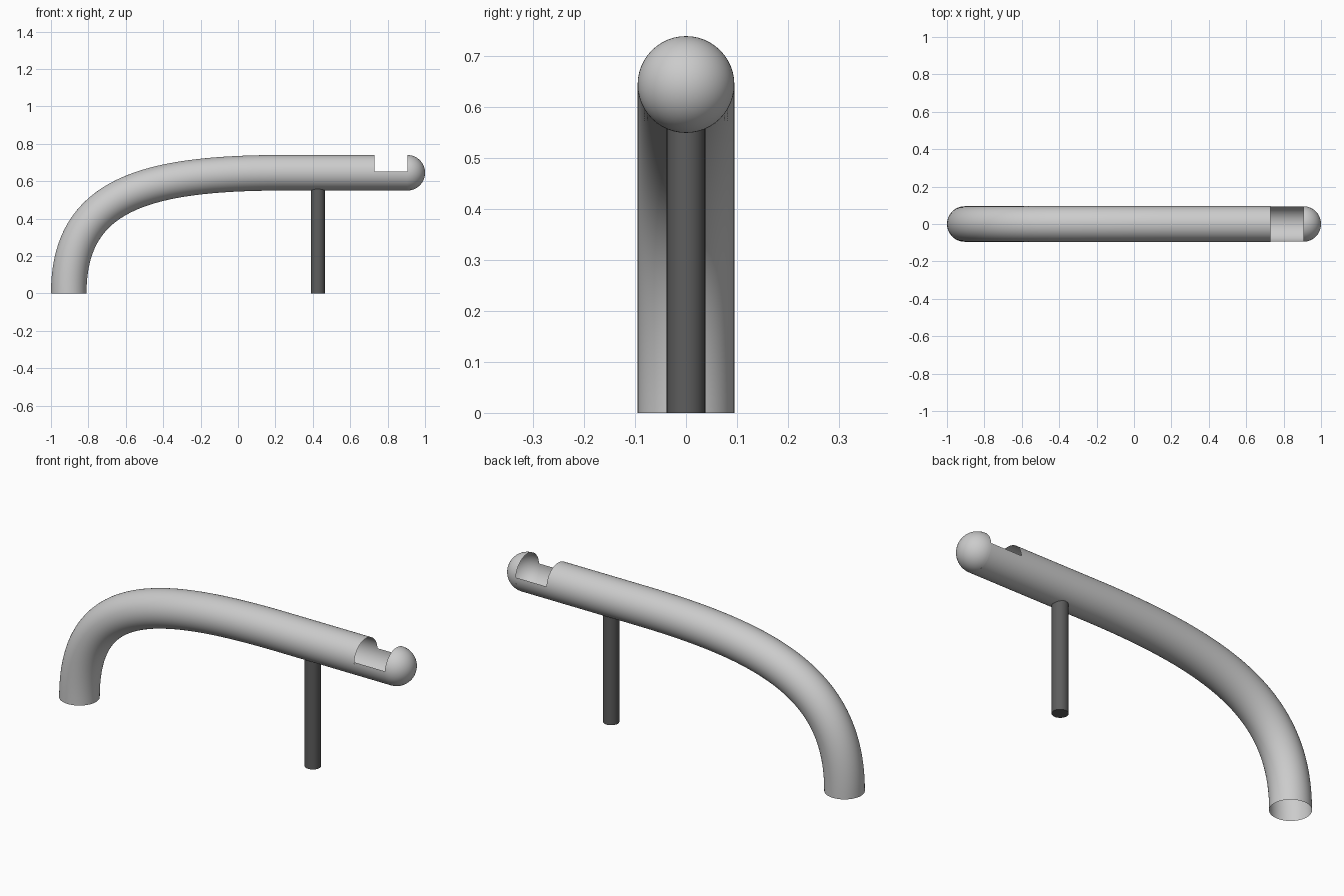
import bpy, bmesh, math
from mathutils import Vector

if "Cube" in bpy.data.objects:
    bpy.data.objects.remove(bpy.data.objects["Cube"])

R, ZC, N = 0.095, 0.645, 48


def material(name, v):
    m = bpy.data.materials.new(name)
    m.diffuse_color = (v, v, v, 1)
    m.use_nodes = True
    m.node_tree.nodes["Principled BSDF"].inputs["Base Color"].default_value = m.diffuse_color
    return m


shell = material("light grey", 0.6)
dark = material("dark grey", 0.11)


def sweep(name, rings, a0, a1, n, mat):
    """Skin rings of (centre, in-plane normal, radius) over angles a0..a1 (0 = normal, 90 = +y)."""
    bm = bmesh.new()
    closed = abs(a1 - a0 - 2 * math.pi) < 1e-6
    rows = []
    for c, u, r in rings:
        row = []
        for i in range(n if closed else n + 1):
            a = a0 + (a1 - a0) * i / n
            row.append(bm.verts.new(c + r * (u * math.cos(a) + Vector((0, math.sin(a), 0)))))
        rows.append(row)
    for p, q in zip(rows, rows[1:]):
        for i in range(n):
            j = (i + 1) % len(p)
            bm.faces.new((p[i], q[i], q[j], p[j])).smooth = True
    bmesh.ops.remove_doubles(bm, verts=bm.verts, dist=1e-5)
    # angle runs from the outer normal towards +y: flip so faces point outwards
    f = bm.faces[:][0]
    f.normal_update()
    if f.normal.dot(f.calc_center_median() - rings[0][0]) < 0:
        bmesh.ops.reverse_faces(bm, faces=bm.faces[:])
    me = bpy.data.meshes.new(name)
    bm.to_mesh(me)
    bm.free()
    me.materials.append(mat)
    ob = bpy.data.objects.new(name, me)
    bpy.context.collection.objects.link(ob)
    return ob


# curved open tube: bezier bend, then a straight run
P = [Vector(p) for p in ((-0.905, 0, 0), (-0.905, 0, 0.53), (-0.5, 0, ZC), (0.25, 0, ZC))]
rings = []
for k in range(49):
    t = k / 48
    s = 1 - t
    c = s**3 * P[0] + 3 * s*s*t * P[1] + 3 * s*t*t * P[2] + t**3 * P[3]
    d = (s*s * (P[1] - P[0]) + 2*s*t * (P[2] - P[1]) + t*t * (P[3] - P[2])).normalized()
    rings.append((c, Vector((-d.z, 0, d.x)), R))
up = Vector((0, 0, 1))
rings.append((Vector((0.73, 0, ZC)), up, R))
sweep("bent_tube", rings, 0, 2 * math.pi, N, shell)

# lower half trough at the opening
h = math.pi / 2 - 0.08
sweep("trough", [(Vector((x, 0, ZC)), up, R) for x in (0.73, 0.905)], h, 2 * math.pi - h, N // 2, shell)

# hollow rounded end
dome = []
for k in range(17):
    a = k / 16 * math.pi / 2
    dome.append((Vector((0.905 + R * math.sin(a), 0, ZC)), up, R * math.cos(a)))
sweep("end_dome", dome, 0, 2 * math.pi, N, shell)

# support post
bpy.ops.mesh.primitive_cylinder_add(vertices=32, radius=0.038, depth=0.56, location=(0.427, 0, 0.28))
post = bpy.context.object
post.name = "support_post"
post.data.materials.append(dark)
bpy.ops.object.shade_smooth_by_angle()
